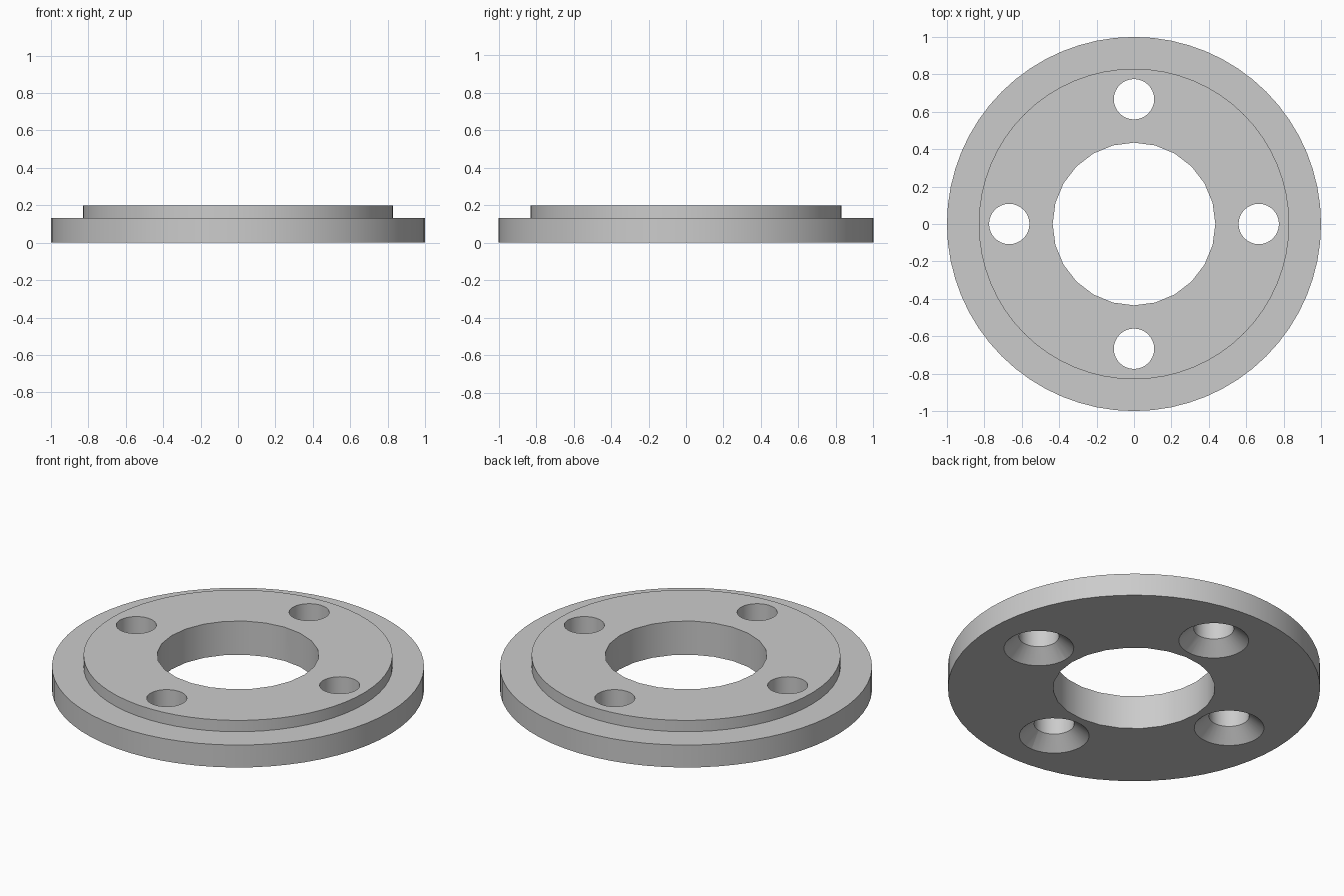
import bpy
import bmesh
from math import pi, cos, sin, radians
from mathutils import Matrix

cube = bpy.data.objects.get("Cube")
if cube:
    bpy.data.objects.remove(cube, do_unlink=True)

grey = bpy.data.materials.new("light grey metal")
grey.use_nodes = True
colour = (0.6, 0.6, 0.6, 1)
grey.diffuse_color = colour
grey.node_tree.nodes["Principled BSDF"].inputs["Base Color"].default_value = colour


def lathe(name, profile, segments, centre=(0, 0)):
    """Closed solid turned about z from (radius, height) points, bottom to top."""
    bm = bmesh.new()
    rings = []
    for r, z in profile:
        rings.append([bm.verts.new((r * cos(2 * pi * i / segments) + centre[0],
                                    r * sin(2 * pi * i / segments) + centre[1], z))
                      for i in range(segments)])
    for low, high in zip(rings, rings[1:]):
        for i in range(segments):
            j = (i + 1) % segments
            bm.faces.new((low[i], low[j], high[j], high[i]))
    bm.faces.new(rings[0][::-1])
    bm.faces.new(rings[-1])
    mesh = bpy.data.meshes.new(name)
    bm.to_mesh(mesh)
    bm.free()
    mesh.materials.append(grey)
    obj = bpy.data.objects.new(name, mesh)
    bpy.context.collection.objects.link(obj)
    return obj


# Stepped flange: wide base with a raised shoulder
base_top, top = 0.133, 0.2
flange = lathe("flange", [(1, 0), (1, base_top), (0.83, base_top), (0.83, top)], 64)

# Central bore, and four bolt holes countersunk from below
cutters = [lathe("bore_cutter", [(0.435, -0.1), (0.435, 0.3)], 24)]
hole, sink, depth = 0.108, 0.188, 0.072
drill = [(sink, -0.1), (sink, 0), (hole, depth), (hole, 0.3)]
for k in range(4):
    a = k * pi / 2
    cutters.append(lathe("bolt_hole_cutter", drill, 32,
                         (0.667 * cos(a), 0.667 * sin(a))))

# Cut the holes, then remove the cutters
bpy.context.view_layer.objects.active = flange
flange.select_set(True)
for cutter in cutters:
    cutter.hide_render = True
    mod = flange.modifiers.new("cut", "BOOLEAN")
    mod.operation = "DIFFERENCE"
    mod.solver = "EXACT"
    mod.object = cutter
    bpy.ops.object.modifier_apply(modifier=mod.name)
    bpy.data.objects.remove(cutter, do_unlink=True)

bpy.ops.object.shade_smooth_by_angle(angle=radians(30))
